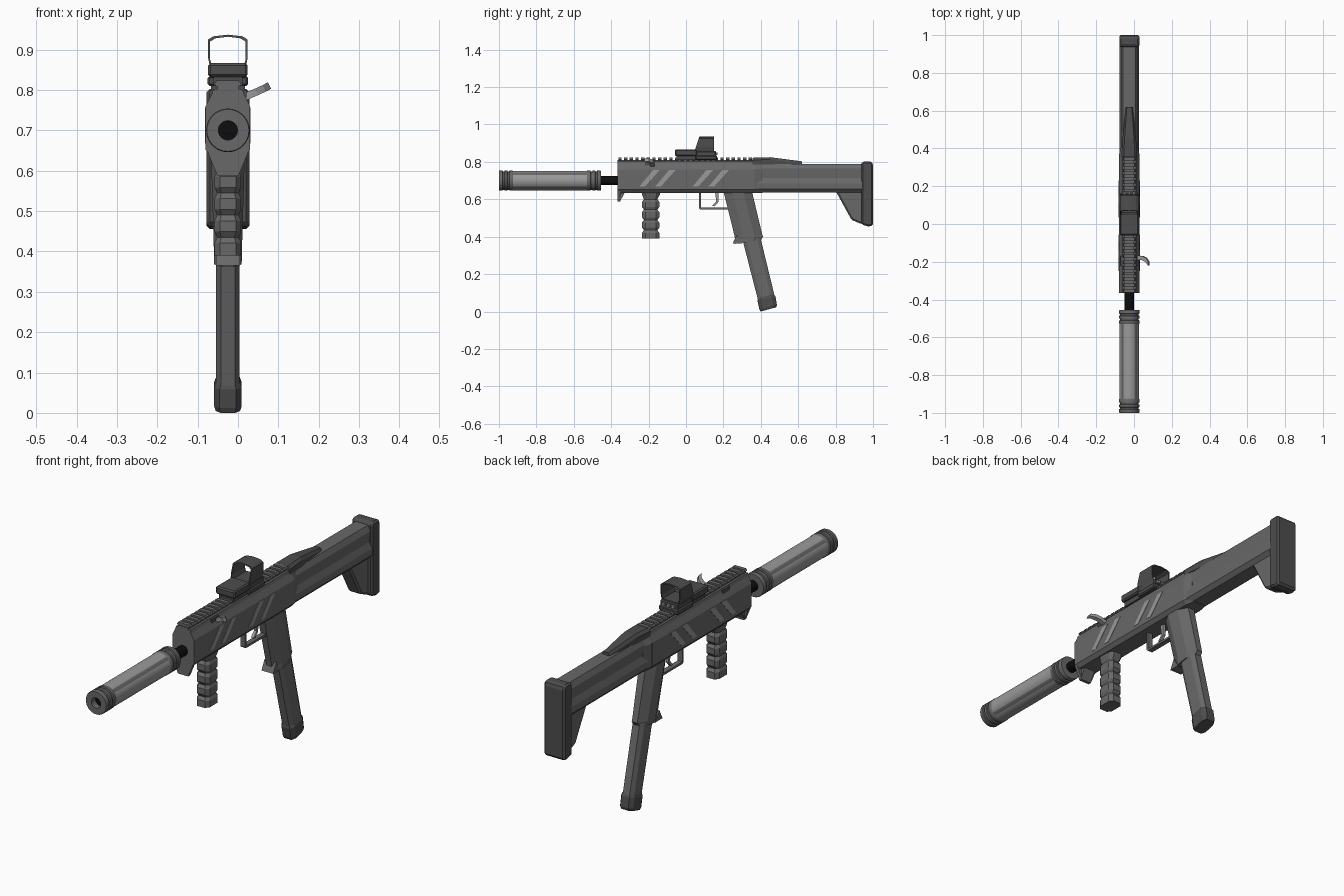
import bpy, bmesh, math
from mathutils import Vector

if "Cube" in bpy.data.objects:
    bpy.data.objects.remove(bpy.data.objects["Cube"])

CX = -0.025  # centre plane of the body


def material(name, v):
    m = bpy.data.materials.new(name)
    m.diffuse_color = (v, v, v * 1.0, 1)
    m.use_nodes = True
    m.node_tree.nodes["Principled BSDF"].inputs["Base Color"].default_value = m.diffuse_color
    return m


BODY = material("gunmetal grey", 0.14)
DARK = material("dark grey", 0.075)
LIGHT = material("light grey", 0.32)
BLACK = material("black", 0.004)


def loft(name, rings, mat, caps=True, closed=False, smooth=False, bevel=0):
    """Skin a list of equal-length point rings."""
    bm = bmesh.new()
    vs = [[bm.verts.new(p) for p in r] for r in rings]
    n = len(vs[0])
    for i in range(len(vs) if closed else len(vs) - 1):
        a, b = vs[i], vs[(i + 1) % len(vs)]
        for j in range(n):
            k = (j + 1) % n
            bm.faces.new((a[j], a[k], b[k], b[j]))
    if caps and not closed:
        bm.faces.new(vs[0])
        bm.faces.new(vs[-1])
    bmesh.ops.recalc_face_normals(bm, faces=bm.faces)
    me = bpy.data.meshes.new(name)
    bm.to_mesh(me)
    bm.free()
    ob = bpy.data.objects.new(name, me)
    bpy.context.collection.objects.link(ob)
    me.materials.append(mat)
    if bevel:
        mod = ob.modifiers.new("bevel", 'BEVEL')
        mod.width, mod.segments, mod.limit_method = bevel, 1, 'ANGLE'
    if smooth:
        bpy.context.view_layer.objects.active = ob
        ob.select_set(True)
        bpy.ops.object.shade_smooth_by_angle(angle=math.radians(35))
        ob.select_set(False)
    return ob


def side_plate(name, pts, x0, x1, mat, bevel=0):
    """Extrude a (y, z) outline across x, offsets taken from the centre plane."""
    return loft(name, [[(CX + x, y, z) for y, z in pts] for x in (x0, x1)], mat, bevel=bevel)


def box(name, half, y0, y1, z0, z1, mat, bevel=0):
    return side_plate(name, [(y0, z0), (y1, z0), (y1, z1), (y0, z1)], -half, half, mat, bevel)


def section(y, half_pts, scale=1.0):
    """Mirrored (half width, z) cross-section placed at y."""
    pts = [(w, z) for w, z in half_pts] + [(-w, z) for w, z in reversed(half_pts)]
    return [(CX + w * scale, y, z) for w, z in pts]


def oct_ring(front, rear, half, c=0.3):
    """Chamfered rectangle spanning a front to a rear (y, z) point."""
    f, r = Vector(front), Vector(rear)
    uv = [(0, -1 + 2 * c), (0, 1 - 2 * c), (c, 1), (1 - c, 1),
          (1, 1 - 2 * c), (1, -1 + 2 * c), (1 - c, -1), (c, -1)]
    return [(CX + half * v, *f.lerp(r, u)) for u, v in uv]


def lathe(name, prof, mat, n=32, closed=False, z=0.70):
    """Turn a (radius, y) profile about the bore axis."""
    rings = [[(CX + r * math.cos(2 * math.pi * i / n), y, z + r * math.sin(2 * math.pi * i / n))
              for i in range(n)] for r, y in prof]
    return loft(name, rings, mat, closed=closed, smooth=True)


# Barrel and suppressor
lathe("barrel", [(0.024, -0.97), (0.024, -0.34)], BLACK, 16)


def grooved_end(name, y0, y1):
    prof = [(0.024, y0), (0.052, y0), (0.054, y0 + 0.004)]
    for k in (1, 2):
        g = y0 + (y1 - y0) * k / 3
        prof += [(0.054, g - 0.006), (0.049, g - 0.004), (0.049, g + 0.004), (0.054, g + 0.006)]
    prof += [(0.054, y1 - 0.004), (0.052, y1), (0.024, y1)]
    lathe(name, prof, BODY, closed=True)


grooved_end("suppressor_front_cap", -1.0, -0.925)
grooved_end("suppressor_rear_cap", -0.53, -0.455)
tube = lathe("suppressor_tube", [(0.052, -0.926), (0.052, -0.529)], BODY, 40)
tube.data.materials.append(LIGHT)
for f in tube.data.polygons:  # four light panels around the tube
    a = math.degrees(math.atan2(f.normal.z, f.normal.x)) % 90
    if abs(f.normal.y) < 0.5 and min(a, 90 - a) < 35:
        f.material_index = 1

# Receiver with tapered front lip
REC = [(0.040, 0.635), (0.055, 0.652), (0.055, 0.76), (0.040, 0.79), (0.036, 0.803)]
loft("receiver", [section(-0.365, REC), section(0.36, REC)], BODY)
lip = [section(y, [(w0, 0.587), (w1, 0.645)]) for y, w0, w1 in ((-0.365, 0.026, 0.05), (-0.35, 0.026, 0.05))]
loft("front_lip", lip, BODY)
side_plate("front_lip_rib", [(-0.352, 0.59), (-0.325, 0.64), (-0.352, 0.64)], -0.028, 0.028, BODY)

# Slanted side stripes
for s, side in ((1, "right"), (-1, "left")):
    for i, y in enumerate((-0.25, -0.165, 0.035, 0.12)):
        pts = [(y, 0.668), (y + 0.03, 0.668), (y + 0.11, 0.757), (y + 0.075, 0.757)]
        side_plate(f"{side}_stripe_{i + 1}", pts, s * 0.05, s * 0.0565, LIGHT)

# Toothed top rail
box("rail_base", 0.026, -0.365, 0.36, 0.80, 0.811, BODY)
for i in range(24):
    y = -0.362 + i * 0.0303
    loft(f"rail_tooth_{i + 1}", [section(v, [(0.026, 0.808), (0.034, 0.814), (0.028, 0.823)])
                                 for v in (y, y + 0.018)], BODY)

# Reflex sight
box("sight_mount", 0.05, 0.05, 0.165, 0.81, 0.835, DARK, 0.005)
box("sight_base", 0.045, 0.045, 0.16, 0.83, 0.858, DARK, 0.004)
box("sight_front_body", 0.049, -0.06, 0.06, 0.832, 0.867, DARK, 0.006)
box("sight_front_foot", 0.036, -0.05, 0.06, 0.81, 0.834, DARK)
# open hood lofted as a closed tube: outer front, outer rear, inner rear, inner front
OUT = [(0.044, 0.855), (0.049, 0.88), (0.049, 0.925), (0.036, 0.933), (0.0, 0.937)]


def hood_ring(y0, lean, off):
    return [(CX + x, y0 + lean * (z - 0.855), z) for x, z in
            [(w - off if w > 0 else 0, z + (off if z < 0.86 else -off)) for w, z in OUT] +
            [(-(w - off), z + (off if z < 0.86 else -off)) for w, z in reversed(OUT[:-1])]]


loft("sight_hood", [hood_ring(0.045, 0.33, 0), hood_ring(0.15, 0, 0),
                    hood_ring(0.15, 0, 0.005), hood_ring(0.045, 0.33, 0.005)], DARK, closed=True)
for i in (-1, 0, 1):
    box(f"sight_button_{i + 2}", 0.007, 0.158, 0.169, 0.838, 0.85, LIGHT).location.x = i * 0.025

# Stock tube, collar and cheek rest
STOCK = [(0.034, 0.637), (0.051, 0.655), (0.051, 0.685), (0.040, 0.715), (0.044, 0.765), (0.032, 0.79)]
loft("stock", [section(0.35, STOCK), section(0.945, STOCK)], BODY)
loft("stock_collar", [section(0.355, REC), section(0.37, REC, 0.98), section(0.41, REC, 0.78)], BODY)
cheek = [section(y, [(w, 0.785), (w, z - 0.012), (w * 0.7, z)])
         for y, w, z in ((0.355, 0.042, 0.822), (0.45, 0.036, 0.825), (0.62, 0.018, 0.803))]
loft("cheek_rest", cheek, DARK)

# Butt pad and lower wedge
side_plate("butt_pad", [(0.938, 0.465), (0.975, 0.455), (1.0, 0.46), (1.0, 0.79), (0.99, 0.803),
                        (0.945, 0.803), (0.938, 0.79)], -0.053, 0.053, DARK, 0.012)
side_plate("butt_wedge", [(0.80, 0.645), (0.885, 0.49), (0.945, 0.465), (0.945, 0.645)],
           -0.034, 0.034, BODY, 0.008)

# Pistol grip, magazine and base plate
loft("grip", [oct_ring((0.20, 0.645), (0.352, 0.645), 0.042),
              oct_ring((0.258, 0.41), (0.408, 0.41), 0.035),
              oct_ring((0.262, 0.39), (0.412, 0.40), 0.035),
              oct_ring((0.262, 0.362), (0.400, 0.382), 0.034)], BODY)
side_plate("grip_toe", [(0.272, 0.41), (0.25, 0.365), (0.30, 0.365)], -0.03, 0.03, BODY)
loft("magazine", [oct_ring((0.298, 0.40), (0.392, 0.42), 0.029, 0.2),
                  oct_ring((0.388, 0.05), (0.477, 0.07), 0.029, 0.2)], BODY)
loft("magazine_base", [oct_ring((0.385, 0.072), (0.468, 0.094), 0.029, 0.2),
                       oct_ring((0.382, 0.058), (0.478, 0.082), 0.034, 0.2),
                       oct_ring((0.392, 0.012), (0.486, 0.036), 0.034, 0.2),
                       oct_ring((0.399, 0.0), (0.482, 0.023), 0.030, 0.2)], DARK)

# Ribbed front grip
rings = [oct_ring((-0.235, 0.645), (-0.14, 0.645), 0.034, 0.2),
         oct_ring((-0.235, 0.625), (-0.14, 0.625), 0.034, 0.2)]
for k in range(4):
    z = 0.60 - k * 0.055
    for dz, d in ((0, 0.010), (-0.014, 0), (-0.041, 0)):
        rings.append(oct_ring((-0.235 + d, z + dz), (-0.143 - d, z + dz), 0.033 - d * 0.6, 0.2))
rings.append(oct_ring((-0.235, 0.39), (-0.143, 0.39), 0.033, 0.2))
loft("front_grip", rings, BODY)

# Trigger guard and trigger
side_plate("trigger_guard", [(0.07, 0.64), (0.07, 0.552), (0.077, 0.545), (0.235, 0.545), (0.235, 0.555),
                             (0.08, 0.555), (0.08, 0.64)], -0.012, 0.012, BODY)
side_plate("trigger", [(0.155, 0.64), (0.162, 0.59), (0.14, 0.565), (0.152, 0.562), (0.173, 0.585),
                       (0.175, 0.64)], -0.007, 0.007, LIGHT)

# Curved charging handle on the right, with its slot on both sides
path = [(0.015, -0.178, 0.782), (0.045, -0.18, 0.795), (0.065, -0.19, 0.804), (0.078, -0.21, 0.811)]
loft("charging_handle", [[(x - 0.004 * v, y + 0.011 * u, z + 0.008 * v)
                          for u, v in ((-1, -1), (1, -1), (1, 1), (-1, 1))] for x, y, z in path], LIGHT)
box("charging_slot", 0.046, -0.22, -0.17, 0.782, 0.80, DARK)
